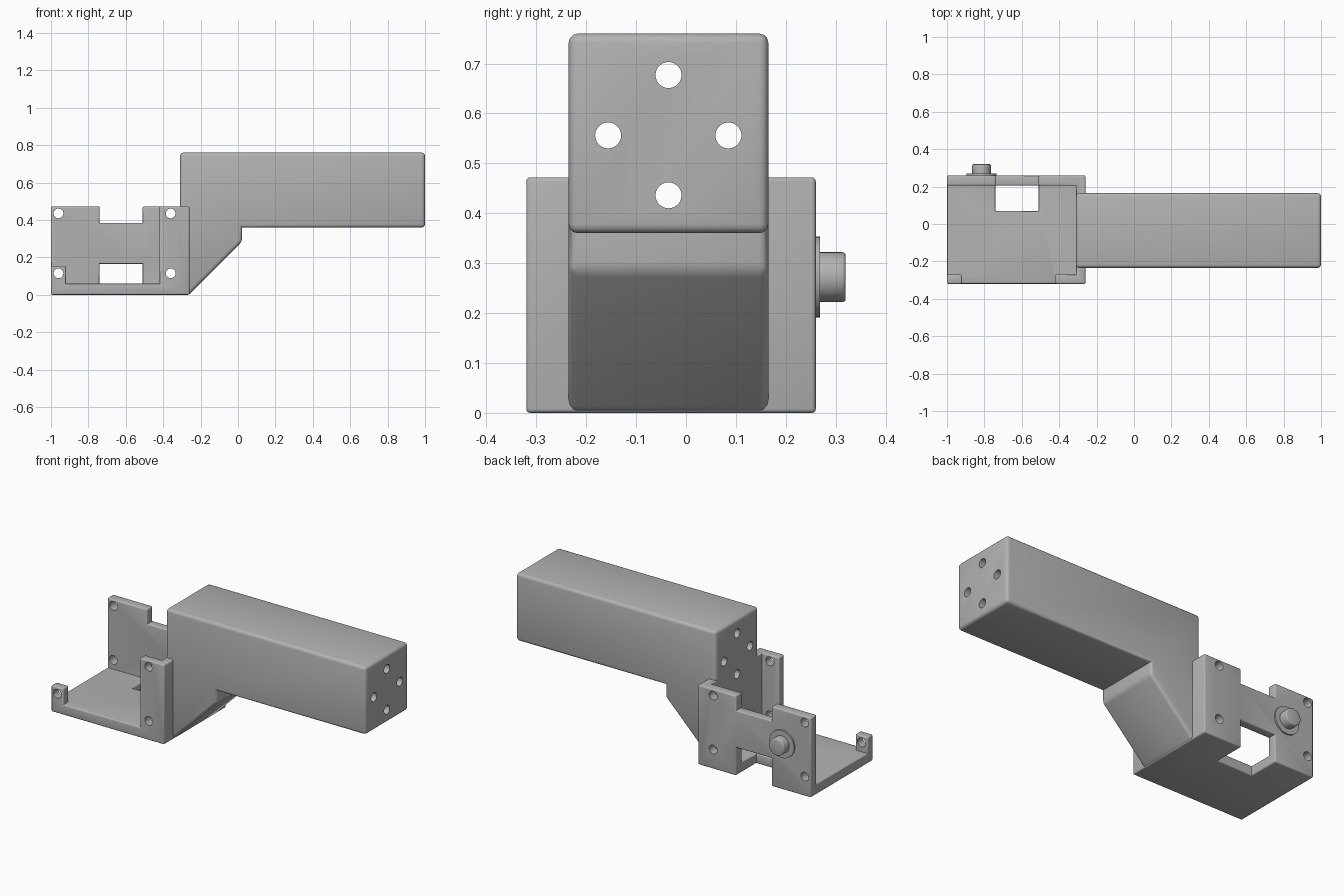
import bpy, bmesh, math
from mathutils import Matrix, Vector

if "Cube" in bpy.data.objects:
    bpy.data.objects.remove(bpy.data.objects["Cube"])

# Single flat colour
grey = bpy.data.materials.new("plain_grey")
grey.use_nodes = True
colour = (0.45, 0.45, 0.45, 1)
grey.diffuse_color = colour
grey.node_tree.nodes["Principled BSDF"].inputs["Base Color"].default_value = colour


def add(name, bm):
    bmesh.ops.recalc_face_normals(bm, faces=bm.faces)
    mesh = bpy.data.meshes.new(name)
    bm.to_mesh(mesh)
    bm.free()
    ob = bpy.data.objects.new(name, mesh)
    bpy.context.collection.objects.link(ob)
    mesh.materials.append(grey)
    return ob


def box(name, x0, x1, y0, y1, z0, z1):
    bm = bmesh.new()
    size = (x1 - x0, y1 - y0, z1 - z0)
    mid = Vector((x0 + x1, y0 + y1, z0 + z1)) / 2
    bmesh.ops.create_cube(bm, size=1, matrix=Matrix.Translation(mid) @ Matrix.Diagonal((*size, 1)))
    return add(name, bm)


def cylinder(name, centre, radius, length, axis):
    bm = bmesh.new()
    turn = Vector((0, 0, 1)).rotation_difference(Vector(axis)).to_matrix().to_4x4()
    bmesh.ops.create_cone(bm, cap_ends=True, segments=40, radius1=radius, radius2=radius,
                          depth=length, matrix=Matrix.Translation(centre) @ turn)
    return add(name, bm)


def prism(name, outline, y0, y1):
    bm = bmesh.new()
    face = bm.faces.new([bm.verts.new((x, y0, z)) for x, z in outline])
    side = bmesh.ops.extrude_face_region(bm, geom=[face])
    moved = [v for v in side["geom"] if isinstance(v, bmesh.types.BMVert)]
    bmesh.ops.translate(bm, verts=moved, vec=(0, y1 - y0, 0))
    return add(name, bm)


def cut(ob, cutters):
    bpy.context.view_layer.objects.active = ob
    for c in cutters:
        c.hide_render = True
        mod = ob.modifiers.new("cut", "BOOLEAN")
        mod.operation, mod.solver, mod.object = "DIFFERENCE", "EXACT", c
        bpy.ops.object.modifier_apply(modifier=mod.name)
    for c in cutters:
        bpy.data.objects.remove(c)


def round_edges(ob, radius):
    """Round only the outward corners."""
    bm = bmesh.new()
    bm.from_mesh(ob.data)
    bmesh.ops.remove_doubles(bm, verts=bm.verts, dist=0.0005)
    bmesh.ops.dissolve_limit(bm, angle_limit=0.02, verts=bm.verts, edges=bm.edges)
    edges = [e for e in bm.edges if e.is_manifold and e.is_convex and e.calc_face_angle() > 0.5]
    bmesh.ops.bevel(bm, geom=edges, offset=radius, segments=3, profile=0.5,
                    affect="EDGES", clamp_overlap=True)
    bm.to_mesh(ob.data)
    bm.free()


def smooth(ob):
    bpy.ops.object.select_all(action="DESELECT")
    ob.select_set(True)
    bpy.context.view_layer.objects.active = ob
    bpy.ops.object.shade_smooth_by_angle(angle=math.radians(35))


def beam_holes():
    spots = [(-0.035, 0.677), (-0.156, 0.556), (0.085, 0.556), (-0.035, 0.436)]
    return [cylinder("hole_cutter", (0.35, y, z), 0.026, 1.6, (1, 0, 0)) for y, z in spots]


# Open bracket: a block hollowed into floor, back plate, end wall, post and tab
bracket = box("bracket", -1, -0.26, -0.32, 0.26, 0, 0.472)
cut(bracket, [
    box("inside", -1.2, -0.31, -0.27, 0.205, 0.06, 0.6),
    box("front_opening", -0.92, -0.42, -0.4, -0.2, 0.06, 0.6),
    box("tab_top", -1.2, -0.6, -0.4, -0.1, 0.155, 0.6),
    box("top_notch", -0.74, -0.51, 0.1, 0.4, 0.385, 0.6),
    box("floor_window", -0.74, -0.51, 0.07, 0.4, -0.1, 0.165),
])
round_edges(bracket, 0.008)
screw_holes = [cylinder("hole_cutter", (x, 0, z), 0.026, 1, (0, 1, 0))
               for x in (-0.96, -0.36) for z in (0.115, 0.435)]
cut(bracket, screw_holes + beam_holes())

# Long beam with its sloping gusset
beam = prism("beam_and_gusset", [(-0.31, 0.76), (1, 0.76), (1, 0.36), (0.022, 0.36),
                                 (0.022, 0.285), (-0.262, 0), (-0.31, 0)], -0.235, 0.165)
round_edges(beam, 0.018)
cut(beam, beam_holes())

# Pivot pin and its washer on the back plate
washer = cylinder("pin_washer", (-0.815, 0.259, 0.272), 0.081, 0.02, (0, 1, 0))
pin = cylinder("pivot_pin", (-0.815, 0.28, 0.272), 0.05, 0.08, (0, 1, 0))
round_edges(pin, 0.007)

for part in (bracket, beam, washer, pin):
    smooth(part)
